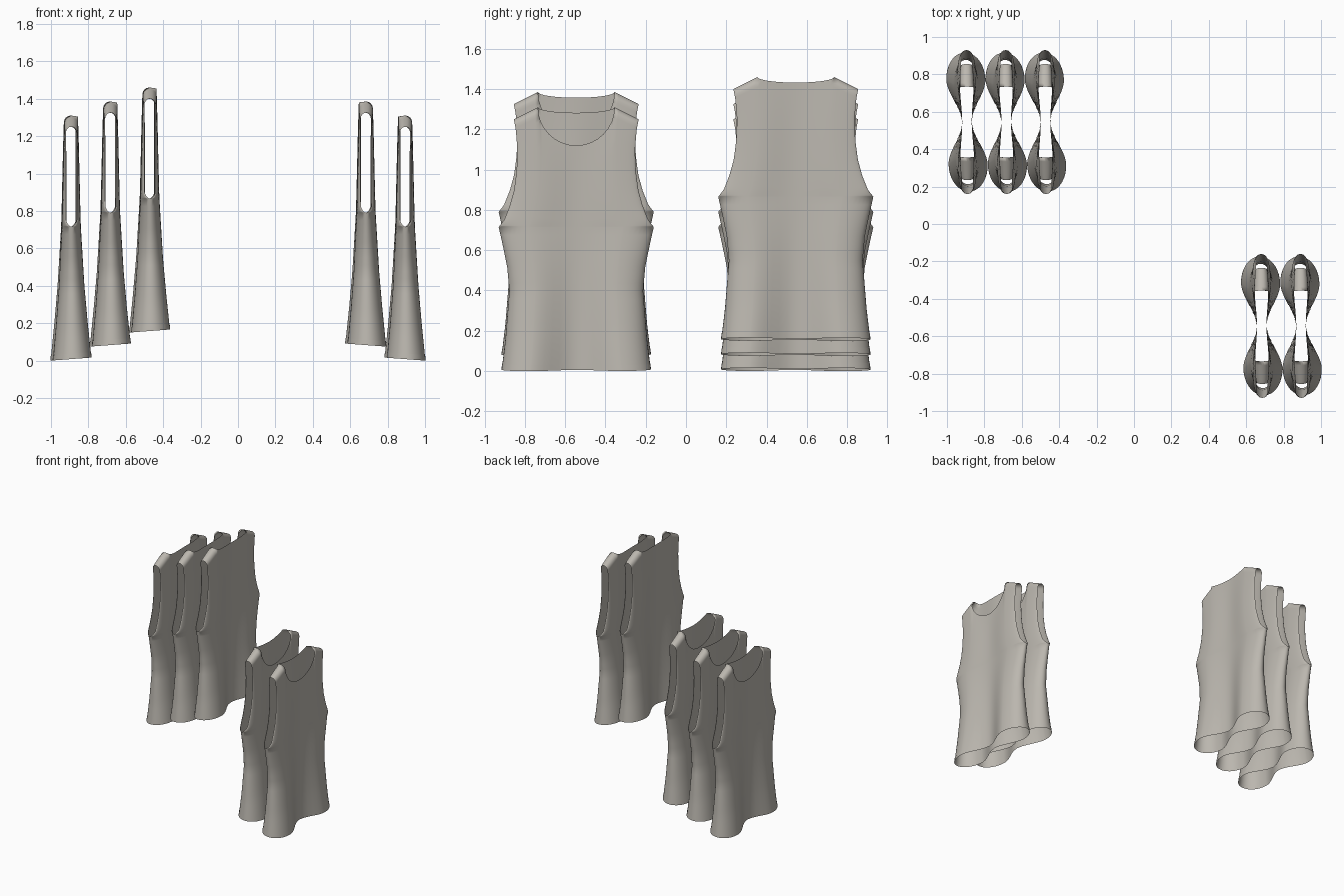
import bpy, bmesh, math

if "Cube" in bpy.data.objects:
    bpy.data.objects.remove(bpy.data.objects["Cube"])

cloth = bpy.data.materials.new("warm_grey_cloth")
cloth.diffuse_color = (0.50, 0.475, 0.43, 1)
cloth.use_nodes = True
cloth.node_tree.nodes["Principled BSDF"].inputs["Base Color"].default_value = cloth.diffuse_color

ARMPIT, TIP, NECK_Z = 0.715, 1.25, 1.31   # key heights
NECK_S = 0.613                            # neck corner as share of half width
WIDTH = [(0, .37), (.15, .352), (.4, .332), (.52, .343), (.64, .368), (.715, .385), (.75, .358),
         (.82, .33), (.9, .308), (1.0, .295), (1.1, .292), (1.2, .3), (1.25, .31)]
LOBE = [(0, .103), (.2, .084), (.4, .068), (.715, .051), (1.1, .041), (1.25, .036)]


def lookup(table, z):
    for (a, p), (b, q) in zip(table, table[1:]):
        if z <= b:
            return p + (q - p) * max(0, z - a) / (b - a)
    return table[-1][1]


def top_height(side, s):
    a = abs(s)
    if a >= NECK_S - 1e-6:                # shoulder slope
        return NECK_Z + (TIP - NECK_Z) * (a - NECK_S) / (1 - NECK_S)
    dip = math.sqrt(1 - (a / NECK_S) ** 2)
    return NECK_Z - (0.19 if side > 0 else 0.028) * dip


def point(side, s, z, f, grow):
    """Surface point: s across the panel, z below the armpit, f above it."""
    a = abs(s)
    nominal = z if f is None else ARMPIT + f * (TIP - ARMPIT)
    w, lobe = lookup(WIDTH, nominal), lookup(LOBE, nominal)
    edge = 0 if f is None else 0.029 * math.sqrt(min(1, f / 0.06))
    mid = 0.025
    if a <= NECK_S:
        k = a / NECK_S
        t = mid + (lobe - mid) * k * k * (3 - 2 * k)
    else:
        q = min(1, (a - NECK_S) / (1 - NECK_S))
        t = edge + (lobe - edge) * math.sqrt(1 - q * q)
    if f is not None:
        z = ARMPIT + f * (top_height(side, s) - ARMPIT)
        left = (1 - f) * 0.57
        if a >= NECK_S - 1e-6 and left < 0.035:   # rounded shoulder closure
            t *= math.sqrt(max(0, 1 - (1 - left / 0.035) ** 2))
    if grow and a < 0.9999:
        t += grow
    x = side * t - 0.01 * s * max(0.2, 1 - nominal)
    lift = max(0, 1 - nominal / 0.4)              # hem hangs lower in front
    return (x, s * (w + grow), z + lift * (0.0077 - 0.075 * x))


half = [NECK_S * math.sin(math.pi / 2 * k / 8) for k in range(9)]
half += [NECK_S + (1 - NECK_S) * math.sin(math.pi / 2 * k / 9) for k in range(1, 10)]
COLS = [-s for s in reversed(half[1:])] + half
BODY = [(ARMPIT * k / 18, None) for k in range(19)]
UPPER = [(0, f) for f in (.004, .012, .025, .045, .07, .1, .15, .2, .27, .34, .42, .5, .58, .66,
                          .74, .82, .88, .92, .945, .965, .98, .99, .996, 1)]


def cloth_mesh(name, rows, grow=0):
    bm = bmesh.new()
    for side in (1, -1):
        grid = [[bm.verts.new(point(side, s, z, f, grow)) for s in COLS] for z, f in rows]
        for r0, r1 in zip(grid, grid[1:]):
            for i in range(len(COLS) - 1):
                q = [r0[i], r0[i + 1], r1[i + 1], r1[i]]
                bm.faces.new(q if side > 0 else q[::-1])
    bmesh.ops.remove_doubles(bm, verts=bm.verts, dist=0.0002)
    for face in bm.faces:
        face.smooth = True
    me = bpy.data.meshes.new(name)
    bm.to_mesh(me)
    bm.free()
    me.materials.append(cloth)
    return me


shirt = cloth_mesh("vest_body", BODY + UPPER)
hem = cloth_mesh("vest_hem", [(0, None), (.015, None), (.03, None)], 0.0015)

# two vests face +x, three face -x, each inner one hung a little higher
for facing, count in ((1, 2), (-1, 3)):
    for i in range(count):
        for me in (shirt, hem):
            ob = bpy.data.objects.new(me.name, me)
            ob.location = (facing * (0.893 - 0.21 * i), -facing * 0.545, 0.075 * i)
            ob.rotation_euler.z = 0 if facing > 0 else math.pi
            bpy.context.collection.objects.link(ob)
